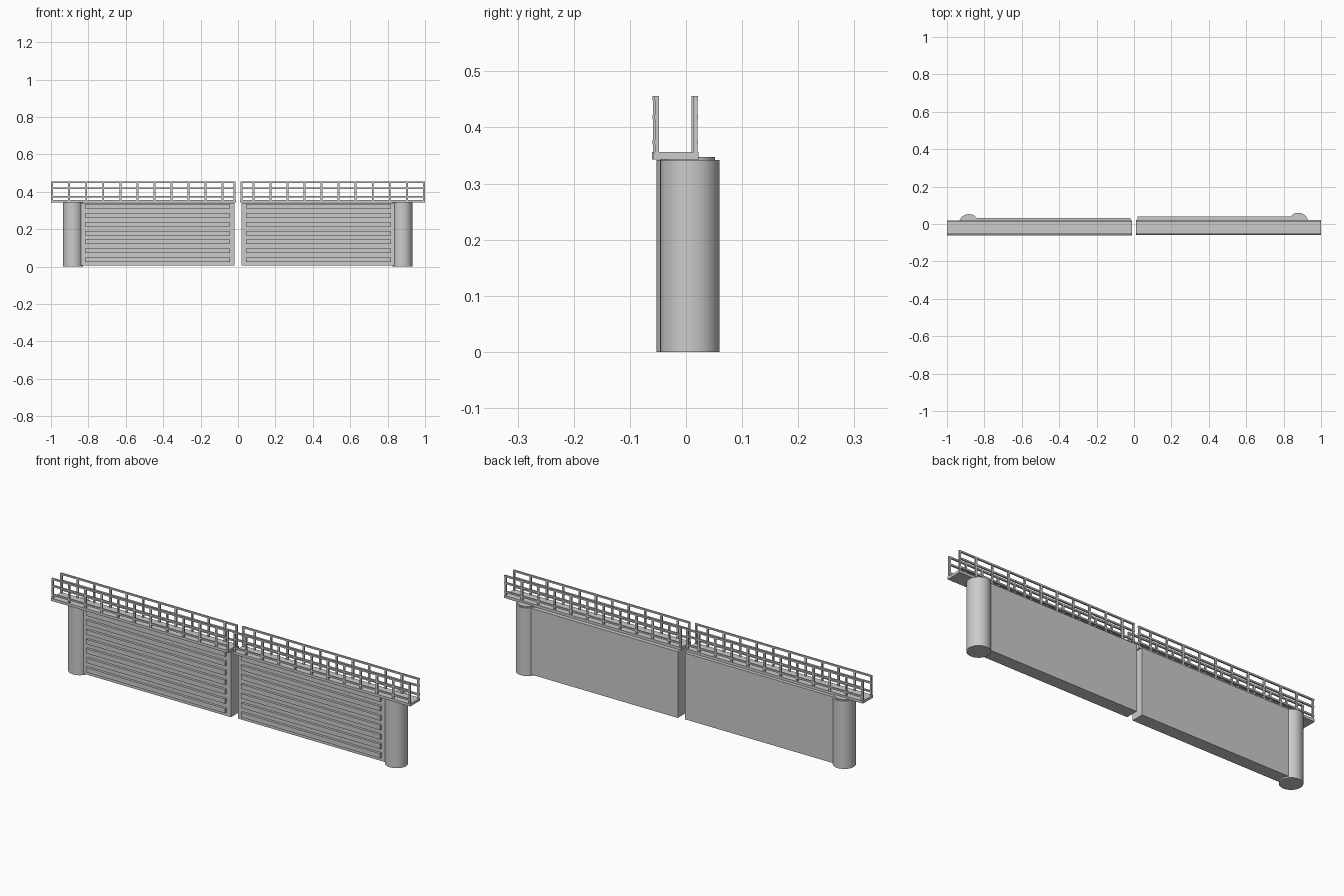
import bpy, bmesh, math
from mathutils import Matrix, Vector

if "Cube" in bpy.data.objects:
    bpy.data.objects.remove(bpy.data.objects["Cube"])


def make_object(name, bm):
    mesh = bpy.data.meshes.new(name)
    bm.to_mesh(mesh)
    bm.free()
    obj = bpy.data.objects.new(name, mesh)
    bpy.context.collection.objects.link(obj)
    return obj


def add_box(bm, x, y, z):
    # each argument is a (low, high) range
    lo = Vector((min(x), min(y), min(z)))
    hi = Vector((max(x), max(y), max(z)))
    size = hi - lo
    bmesh.ops.create_cube(bm, size=1, matrix=Matrix.Translation((lo + hi) / 2)
                          @ Matrix.Diagonal((*size, 1)))


def add_cylinder(name, x, y, r, z0, z1):
    bm = bmesh.new()
    bmesh.ops.create_cone(bm, cap_ends=True, segments=48, radius1=r, radius2=r,
                          depth=z1 - z0,
                          matrix=Matrix.Translation((x, y, (z0 + z1) / 2)))
    obj = make_object(name, bm)
    bpy.ops.object.select_all(action='DESELECT')
    obj.select_set(True)
    bpy.context.view_layer.objects.active = obj
    bpy.ops.object.shade_smooth_by_angle(angle=math.radians(40))


def build_leaf(side, s, pivot_x, pivot_y, deck_y):
    # hinge column with a smaller cap disc
    add_cylinder(side + "_hinge_column", s * pivot_x, pivot_y, 0.053, 0, 0.342)
    add_cylinder(side + "_hinge_cap", s * pivot_x, pivot_y, 0.045, 0.342, 0.347)

    # gate panel
    front, back = pivot_y - 0.031, pivot_y + 0.033
    bm = bmesh.new()
    add_box(bm, (s * 0.018, s * pivot_x), (front, back), (0.007, 0.341))
    make_object(side + "_gate_panel", bm)

    # seven horizontal ribs on the front face
    bm = bmesh.new()
    for i in range(7):
        z = 0.037 + i * 0.0475
        add_box(bm, (s * 0.042, s * 0.818), (front - 0.012, front + 0.002),
                (z - 0.012, z + 0.012))
    make_object(side + "_front_ribs", bm)

    # walkway deck
    y0, y1 = deck_y - 0.04, deck_y + 0.04
    bm = bmesh.new()
    add_box(bm, (s * 0.012, s), (y0, y1), (0.343, 0.356))
    make_object(side + "_walkway_deck", bm)

    # front and back railings: posts measured inwards from the outer end
    post_xs = [0.994 - 0.0912 * i for i in range(11)] + [0.018]
    for label, ry in (("front", y0 + 0.0055), ("back", y1 - 0.0055)):
        bm = bmesh.new()
        for px in post_xs:
            add_box(bm, (s * (px - 0.005), s * (px + 0.005)),
                    (ry - 0.0035, ry + 0.0035), (0.354, 0.455))
        for z in (0.4525, 0.418, 0.374):
            add_box(bm, (s * 0.013, s * 0.999),
                    (ry - 0.004, ry + 0.004), (z - 0.004, z + 0.004))
        make_object(f"{side}_{label}_railing", bm)


build_leaf("left", -1, 0.883, 0.0, -0.021)
build_leaf("right", 1, 0.879, 0.007, -0.0175)
